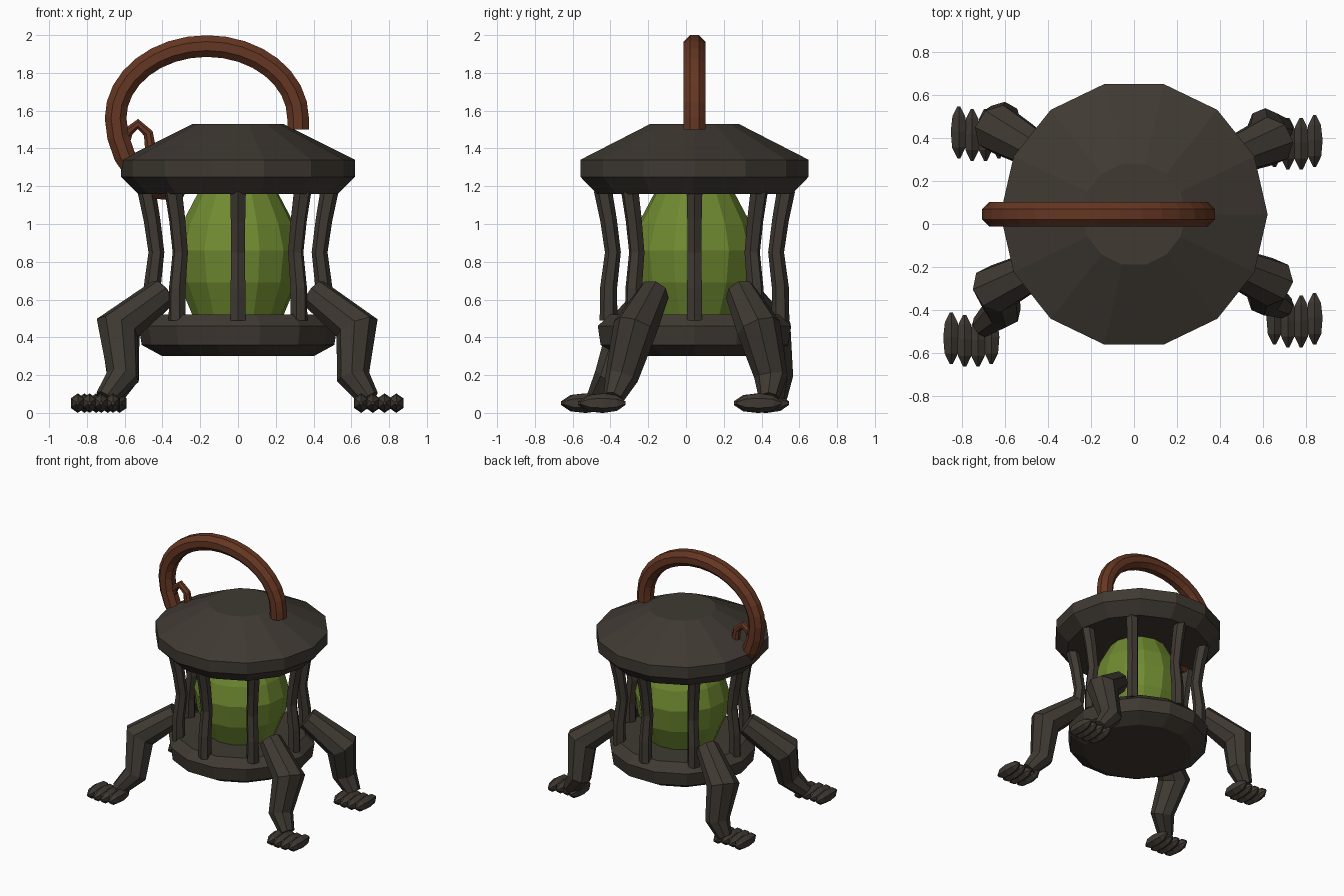
import bpy, bmesh, math
from mathutils import Vector

if "Cube" in bpy.data.objects:
    bpy.data.objects.remove(bpy.data.objects["Cube"])

CY = 0.045  # lantern axis sits slightly behind the middle


def material(name, rgb):
    m = bpy.data.materials.new(name)
    m.diffuse_color = (*rgb, 1)
    m.use_nodes = True
    m.node_tree.nodes["Principled BSDF"].inputs["Base Color"].default_value = m.diffuse_color
    return m


IRON = material("dark iron", (0.050, 0.041, 0.032))
COPPER = material("red copper", (0.130, 0.037, 0.016))
GLASS = material("green glass", (0.160, 0.255, 0.030))


def skin(bm, rings):
    """Join equal rings of points into a capped closed surface."""
    loops = [[bm.verts.new(p) for p in ring] for ring in rings]
    n = len(loops[0])
    for a, b in zip(loops, loops[1:]):
        for i in range(n):
            j = (i + 1) % n
            bm.faces.new((a[i], a[j], b[j], b[i]))
    bm.faces.new(loops[0][::-1])
    bm.faces.new(loops[-1])


def finish(bm, name, mat):
    bmesh.ops.recalc_face_normals(bm, faces=bm.faces)
    me = bpy.data.meshes.new(name)
    bm.to_mesh(me)
    bm.free()
    me.materials.append(mat)
    ob = bpy.data.objects.new(name, me)
    bpy.context.collection.objects.link(ob)
    return ob


def lathe(name, profile, sides, mat, turn=0.0):
    bm = bmesh.new()
    angles = [2 * math.pi * i / sides + turn for i in range(sides)]
    skin(bm, [[(r * math.cos(a), CY + r * math.sin(a), z) for a in angles]
              for r, z in profile])
    return finish(bm, name, mat)


def tube(name, points, radii, sides, mat, ref):
    bm = bmesh.new()
    pts = [Vector(p) for p in points]
    rings = []
    for i, (p, r) in enumerate(zip(pts, radii)):
        a = (p - pts[i - 1]).normalized() if i else Vector()
        b = (pts[i + 1] - p).normalized() if i < len(pts) - 1 else Vector()
        t = (a + b).normalized()
        s = (Vector(ref) - t * t.dot(Vector(ref))).normalized()
        u = t.cross(s)
        angs = [2 * math.pi * (k + 0.5) / sides for k in range(sides)]
        rings.append([p + r * (s * math.cos(q) + u * math.sin(q)) for q in angs])
    skin(bm, rings)
    return finish(bm, name, mat)


# Lid, base and glass body
lathe("lid", [(0.53, 1.16), (0.62, 1.25), (0.62, 1.34), (0.24, 1.53)], 14, IRON)
lathe("base", [(0.40, 0.30), (0.51, 0.36), (0.525, 0.46), (0.46, 0.52)], 14, IRON)
lathe("glass", [(0.24, 0.51), (0.315, 0.69), (0.338, 0.86), (0.30, 1.0), (0.21, 1.17)],
      14, GLASS, 0.12)

# Eight bars, bowed inwards at mid height
for k in range(8):
    a = k * math.pi / 4
    c, s = math.cos(a), math.sin(a)
    path = [(r * c, CY + r * s, z)
            for r, z in [(0.455, 0.49), (0.455, 0.66), (0.432, 0.85), (0.455, 1.02), (0.485, 1.18)]]
    tube(f"bar_{k + 1}", path, [0.047, 0.045, 0.042, 0.044, 0.048], 6, IRON, (-s, c, 0))

# Carrying handle: a broad arch that tapers into a curled tip
arch = []
for i in range(17):
    a = math.pi * i / 16
    arch.append((-0.165 + 0.483 * math.cos(a), CY, 1.56 + 0.382 * math.sin(a)))
curl = [(-0.635, 1.46), (-0.60, 1.36), (-0.53, 1.25), (-0.43, 1.18), (-0.32, 1.16),
        (-0.29, 1.22), (-0.35, 1.28), (-0.43, 1.33), (-0.465, 1.41), (-0.475, 1.48),
        (-0.53, 1.53), (-0.58, 1.49), (-0.60, 1.42), (-0.57, 1.36)]
path = [(0.318, CY, 1.50)] + arch + [(x, CY, z) for x, z in curl]
radii = [0.062] * 20 + [0.057, 0.053, 0.048, 0.042, 0.038, 0.035, 0.031] + [0.028] * 5
tube("handle", path, radii, 8, COPPER, (0, 1, 0))

# Four legs: hip, knee, ankle positions and the middle of each foot
legs = {
    "front_right": ((0.40, -0.17, 0.635), (0.63, -0.27, 0.45), (0.61, -0.34, 0.19), (0.745, -0.435)),
    "front_left": ((-0.40, -0.18, 0.635), (-0.64, -0.30, 0.45), (-0.61, -0.40, 0.19), (-0.755, -0.525)),
    "back_right": ((0.40, 0.29, 0.635), (0.63, 0.385, 0.45), (0.61, 0.45, 0.19), (0.745, 0.39)),
    "back_left": ((-0.40, 0.31, 0.635), (-0.63, 0.44, 0.45), (-0.61, 0.48, 0.19), (-0.72, 0.43)),
}
for name, (hip, knee, ankle, (fx, fy)) in legs.items():
    side = 1 if fx > 0 else -1
    heel = (fx - 0.05 * side, fy + 0.05, 0.075)
    out = Vector((knee[0] - hip[0], knee[1] - hip[1], 0)).normalized()
    tube(name + "_leg", [hip, knee, ankle, heel], [0.083, 0.118, 0.088, 0.055], 8, IRON,
         (-out.y, out.x, 0))
    # Foot made of four long faceted toes, the middle two reaching further
    bm = bmesh.new()
    for t in range(4):
        x = fx + (t - 1.5) * 0.062
        y = fy - (0.012 if t in (1, 2) else 0)
        rings = []
        for d, r in [(-0.125, 0.008), (-0.075, 0.036), (0.0, 0.043), (0.07, 0.034), (0.115, 0.008)]:
            rings.append([(x + r * math.cos(q), y + d, 0.052 + 1.2 * r * math.sin(q))
                          for q in [math.pi * (k + 0.5) / 3 for k in range(6)]])
        skin(bm, rings)
    low = min(v.co.z for v in bm.verts)
    bmesh.ops.translate(bm, verts=bm.verts, vec=(0, 0, -low))
    finish(bm, name + "_foot", IRON)
